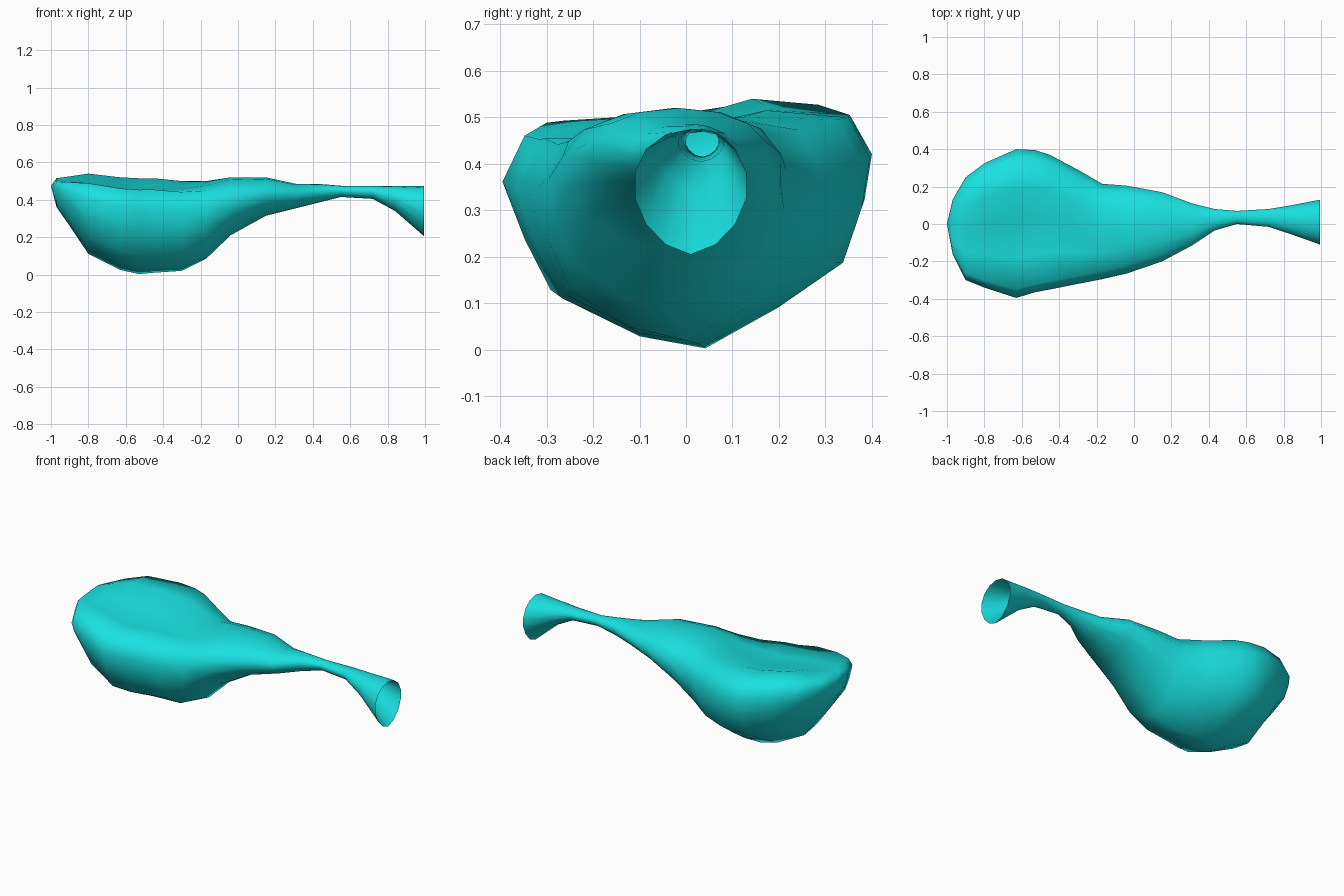
import bpy, bmesh, math

if "Cube" in bpy.data.objects:
    bpy.data.objects.remove(bpy.data.objects["Cube"])

# Stations along the body: x, y min, y max, z bottom, z top, lumpiness (0 = round, 1 = pouch)
STATIONS = [
    (-0.97, -0.16, 0.13, 0.36, 0.515, 0.5),
    (-0.90, -0.30, 0.25, 0.26, 0.525, 0.8),
    (-0.80, -0.34, 0.325, 0.11, 0.54, 1),
    (-0.63, -0.395, 0.40, 0.025, 0.52, 1),
    (-0.53, -0.365, 0.395, 0.003, 0.515, 1),
    (-0.45, -0.35, 0.37, 0.01, 0.515, 0.9),
    (-0.30, -0.32, 0.29, 0.02, 0.50, 0.7),
    (-0.17, -0.295, 0.215, 0.085, 0.50, 0.4),
    (-0.04, -0.265, 0.205, 0.21, 0.52, 0.1),
    (0.15, -0.20, 0.17, 0.315, 0.52, 0),
    (0.31, -0.115, 0.11, 0.355, 0.485, 0),
    (0.43, -0.035, 0.08, 0.385, 0.485, 0),
    (0.55, 0.0, 0.07, 0.415, 0.475, 0),
    (0.72, -0.015, 0.08, 0.405, 0.475, 0),
    (0.84, -0.055, 0.10, 0.34, 0.475, 0),
    (0.995, -0.11, 0.13, 0.205, 0.475, 0),
]

# Pouch cross-section in unit space (-1..1 across, 0..1 high), dished on top
POUCH = [(1, .80), (.88, .97), (.45, 1), (.05, .91), (-.45, .87), (-.88, .88),
         (-1, .68), (-.88, .43), (-.74, .21), (-.30, .05), (.07, 0), (.48, .17),
         (.85, .36), (.96, .60)]
N = len(POUCH)


def section(x, y0, y1, z0, z1, w):
    """Blend a round ring into the pouch ring and fit it to the station."""
    pts = []
    for i, (pu, pv) in enumerate(POUCH):
        a = math.tau * (i - 0.5) / N + math.tau / N
        ru, rv = math.cos(a), 0.5 + 0.5 * math.sin(a)
        # the round ring is a little fuller in its upper half
        rv = rv ** 0.85
        pts.append((ru + (pu - ru) * w, rv + (pv - rv) * w))
    us, vs = [p[0] for p in pts], [p[1] for p in pts]
    u0, u1, v0, v1 = min(us), max(us), min(vs), max(vs)
    return [(x, y0 + (y1 - y0) * (u - u0) / (u1 - u0),
             z0 + (z1 - z0) * (v - v0) / (v1 - v0)) for u, v in pts]


# Loft the pouch and neck, closed at the blunt end and open at the flared mouth
bm = bmesh.new()
rings = [[bm.verts.new(p) for p in section(*s)] for s in STATIONS]
for a, b in zip(rings, rings[1:]):
    for i in range(N):
        j = (i + 1) % N
        bm.faces.new((a[i], a[j], b[j], b[i]))
tip = bm.verts.new((-1.0, 0.0, 0.475))
for i in range(N):
    bm.faces.new((tip, rings[0][(i + 1) % N], rings[0][i]))
bmesh.ops.recalc_face_normals(bm, faces=bm.faces)
# Make sure the shell faces outward
low = min(bm.faces, key=lambda f: f.calc_center_median().z)
if low.normal.z > 0:
    bmesh.ops.reverse_faces(bm, faces=bm.faces)
for f in bm.faces:
    f.smooth = True
mesh = bpy.data.meshes.new("pouch_with_neck")
bm.to_mesh(mesh)
bm.free()

pouch = bpy.data.objects.new("pouch_with_neck", mesh)
bpy.context.collection.objects.link(pouch)

# Cyan colour
mat = bpy.data.materials.new("cyan")
mat.diffuse_color = (0.01, 0.75, 0.75, 1)
mat.use_nodes = True
mat.node_tree.nodes["Principled BSDF"].inputs["Base Color"].default_value = mat.diffuse_color
mesh.materials.append(mat)
